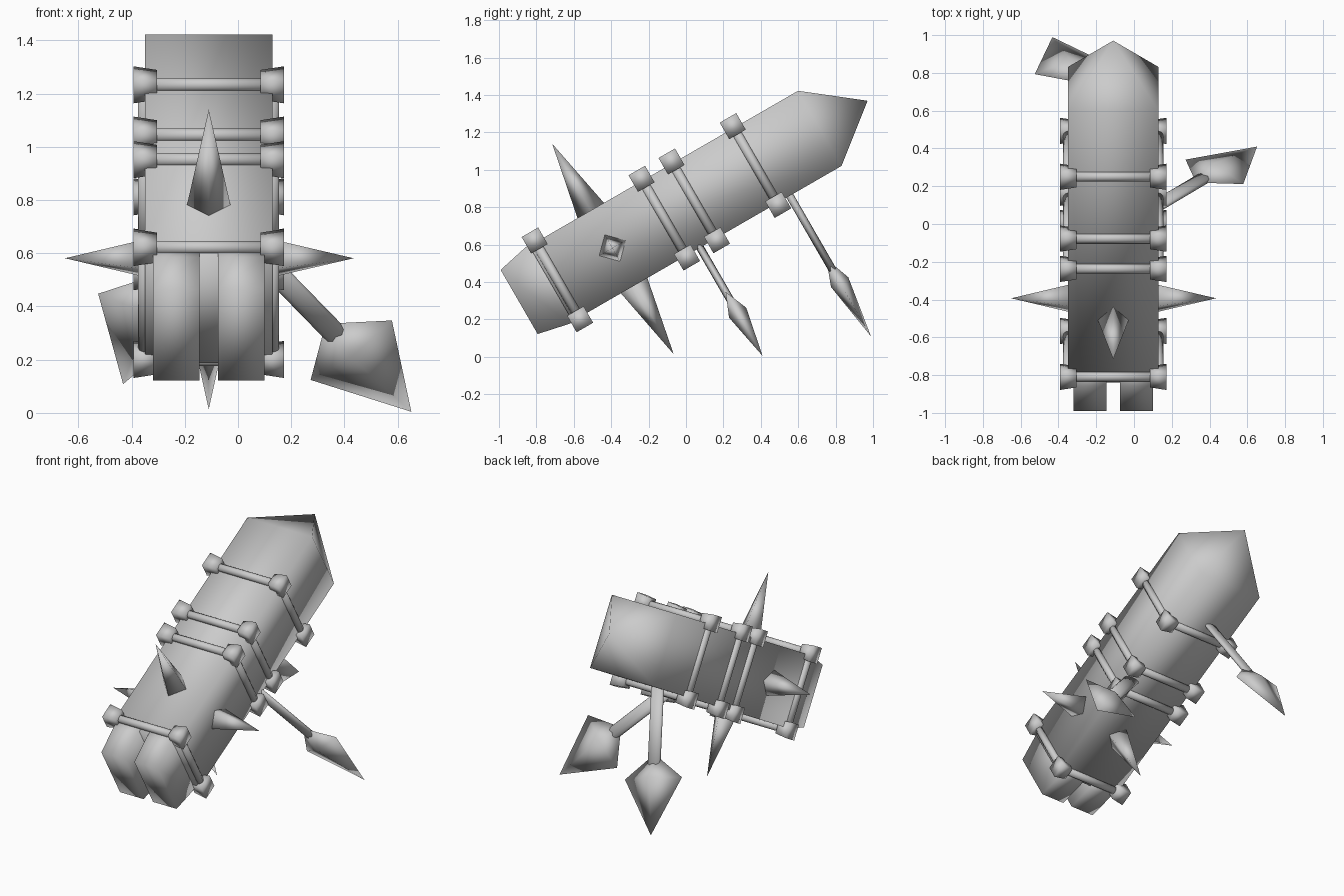
import bpy
import bmesh
from math import radians, sin, cos, pi
from mathutils import Matrix, Vector

cube = bpy.data.objects.get("Cube")
if cube:
    bpy.data.objects.remove(cube, do_unlink=True)

gray = bpy.data.materials.new("plain gray")
gray.use_nodes = True
COLOR = (0.6, 0.6, 0.6, 1)
gray.diffuse_color = COLOR
gray.node_tree.nodes["Principled BSDF"].inputs["Base Color"].default_value = COLOR

# Body frame: local y runs along the tilted body, origin on its axis
AXIS_V = 0.70
FRAME = (Matrix.Translation((-0.11, 0, 0)) @ Matrix.Rotation(radians(30), 4, 'X')
         @ Matrix.Translation((0, 0, AXIS_V)))
HALF_W, HALF_H = 0.24, 0.232
ALONG_Y = Matrix.Rotation(-pi / 2, 4, 'X')   # local z -> y
ALONG_X = Matrix.Rotation(pi / 2, 4, 'Y')    # local z -> x


def loft(name, sections, place=Matrix(), sides=4, turn=0.0):
    """Skin sections (z, radius_x, radius_y); a zero radius makes a point."""
    bm = bmesh.new()
    rings = []
    for z, rx, ry in sections:
        angles = [turn + 2 * pi * i / sides for i in range(sides)]
        rings.append([bm.verts.new((rx * cos(a), ry * sin(a), z)) for a in angles])
    for low, high in zip(rings, rings[1:]):
        for i in range(sides):
            j = (i + 1) % sides
            bm.faces.new((low[i], low[j], high[j], high[i]))
    bm.faces.new(rings[0][::-1])
    bm.faces.new(rings[-1])
    # Collapse pointed ends
    bmesh.ops.remove_doubles(bm, verts=bm.verts[:], dist=1e-5)
    bmesh.ops.recalc_face_normals(bm, faces=bm.faces[:])
    bm.transform(FRAME @ place)
    for f in bm.faces:
        f.smooth = True
    mesh = bpy.data.meshes.new(name)
    bm.to_mesh(mesh)
    bm.free()
    mesh.materials.append(gray)
    obj = bpy.data.objects.new(name, mesh)
    bpy.context.collection.objects.link(obj)
    return obj


def box_loft(name, sections, place):
    """Same, but with rectangular sections given by half sizes."""
    k = 2 ** 0.5
    return loft(name, [(z, x * k, y * k) for z, x, y in sections], place, 4, pi / 4)


def rod(name, start, end, radius):
    start, end = Vector(start), Vector(end)
    d = end - start
    place = Matrix.Translation(start) @ d.to_track_quat('Z', 'Y').to_matrix().to_4x4()
    return loft(name, [(0, radius, radius), (d.length, radius, radius)], place, 12)


# Main body with a pointed rear end
box_loft("body", [(-0.43, HALF_W, HALF_H), (1.23, HALF_W, HALF_H), (1.525, 0, 0)], ALONG_Y)

# Two tapered front prongs
for side, label in ((-1, "right"), (1, "left")):
    box_loft("front_prong_" + label,
             [(-0.626, 0.0875, 0.198), (-0.45, 0.0875, 0.236), (-0.35, 0.0875, 0.23)],
             Matrix.Translation((side * 0.1225, 0, 0)) @ ALONG_Y)

# Frames: four corner blocks joined by rods
BX, BZ = 0.24, 0.243
corners = [(-BX, -BZ), (BX, -BZ), (BX, BZ), (-BX, BZ)]
for n, u in enumerate((-0.39, 0.27, 0.455, 0.833), 1):
    for i, (x, z) in enumerate(corners):
        x2, z2 = corners[(i + 1) % 4]
        rod(f"frame_{n}_rod_{i + 1}", (x, u, z), (x2, u, z2), 0.025)
        flip = ALONG_X if x > 0 else ALONG_X @ Matrix.Rotation(pi, 4, 'X')
        box_loft(f"frame_{n}_block_{i + 1}",
                 [(-0.045, 0.041, 0.041), (0.043, 0.051, 0.051)],
                 Matrix.Translation((x, u, z)) @ flip)

# Spikes on all four sides
for label, angle, base, tip in (("top", 0, 0.225, 0.645), ("left", 90, 0.235, 0.545),
                                ("bottom", 180, 0.225, 0.655), ("right", 270, 0.235, 0.54)):
    place = Matrix.Translation((0, -0.05, 0)) @ Matrix.Rotation(radians(angle), 4, 'Y')
    loft("spike_" + label, [(base, 0.083, 0.083), (tip, 0, 0)], place)

# Legs: flattened shafts ending in broad arrowheads
for label, u, angle, length in (("left", 0.357, 139.8, 1.18), ("right", 0.911, 196.3, 1.147)):
    place = Matrix.Translation((0, u, 0)) @ Matrix.Rotation(radians(angle), 4, 'Y')
    wide = length - 0.35
    loft("leg_shaft_" + label, [(0.15, 0.045, 0.021), (wide, 0.045, 0.021)], place, 12)
    loft("leg_head_" + label,
         [(wide - 0.15, 0, 0), (wide, 0.2, 0.053), (length, 0, 0)], place)
